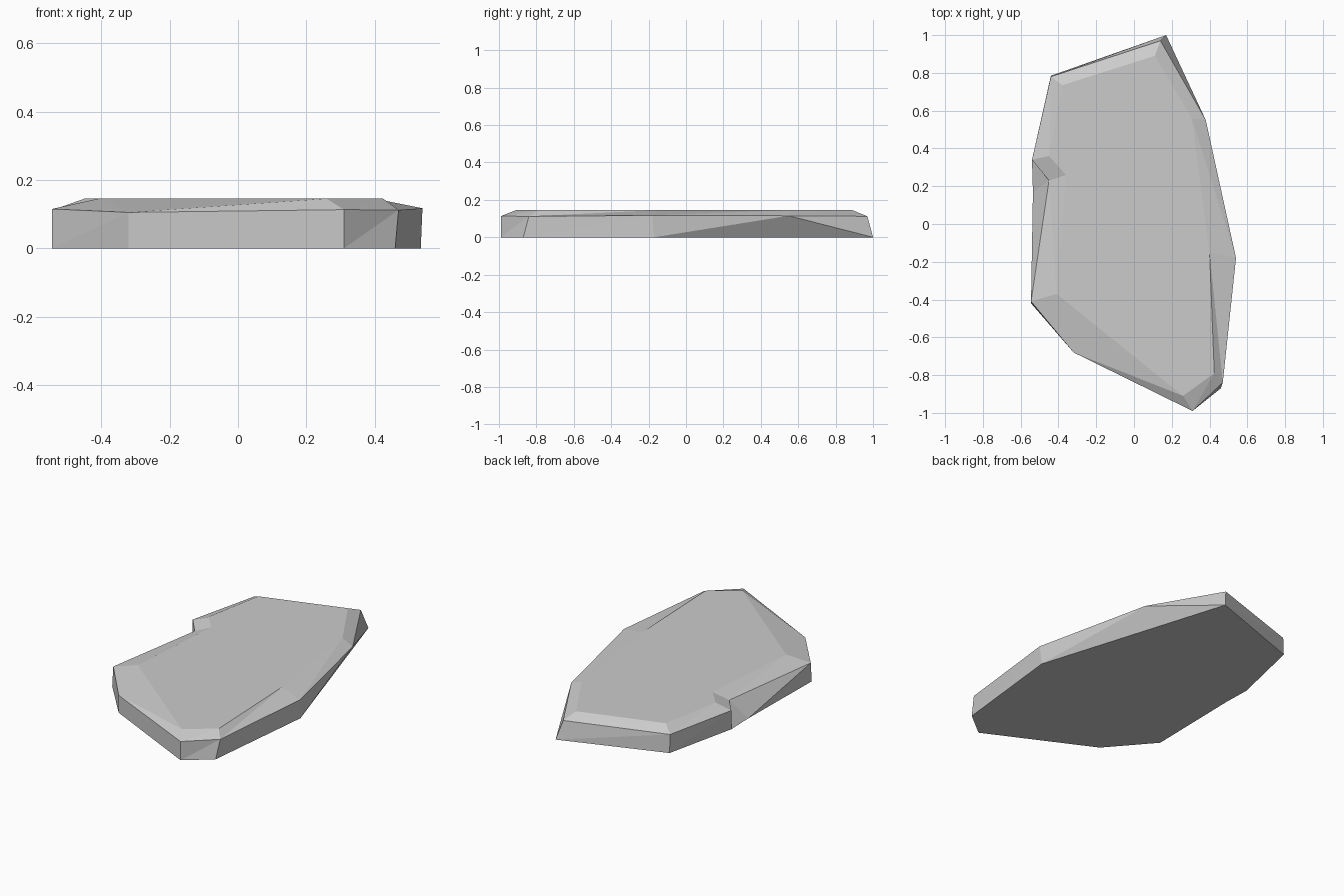
import bpy
import bmesh

cube = bpy.data.objects.get("Cube")
if cube:
    bpy.data.objects.remove(cube, do_unlink=True)

# Stone colour
stone = bpy.data.materials.new("grey stone")
stone.use_nodes = True
grey = (0.6, 0.6, 0.6, 1)
stone.diffuse_color = grey
stone.node_tree.nodes["Principled BSDF"].inputs["Base Color"].default_value = grey

# Outlines run from the front tip anticlockwise; repeated points taper a facet
TOP = 0.145
base = [(0.31, -0.99), (0.46, -0.87), (0.535, -0.17), (0.17, 1.0), (0.17, 1.0),
        (-0.44, 0.785), (-0.54, 0.34), (-0.535, 0.17), (-0.545, -0.42), (-0.32, -0.68)]
rim = [(0.31, -0.99, 0.113), (0.47, -0.84, 0.112), (0.54, -0.18, 0.117),
       (0.38, 0.55, 0.115), (0.14, 0.97, 0.112), (-0.44, 0.78, 0.11),
       (-0.54, 0.34, 0.113), (-0.45, 0.23, 0.11), (-0.545, -0.41, 0.115),
       (-0.32, -0.68, 0.105)]
crown = [(0.26, -0.91), (0.425, -0.79), (0.4, -0.15), (0.305, 0.56), (0.11, 0.89),
         (-0.38, 0.735), (-0.45, 0.36), (-0.36, 0.26), (-0.41, -0.37), (-0.41, -0.37)]

bm = bmesh.new()


def ring(points):
    """Make one vertex per point, sharing repeated neighbours."""
    verts = []
    for i, p in enumerate(points):
        verts.append(verts[-1] if i and p == points[i - 1] else bm.verts.new(p))
    return verts


def facets(lower, upper):
    """Join two rings with triangular chipped facets."""
    for i in range(len(lower)):
        j = (i + 1) % len(lower)
        for tri in ((lower[i], lower[j], upper[j]), (lower[i], upper[j], upper[i])):
            if len(set(tri)) == 3:
                bm.faces.new(tri)


# Side walls, bevelled shoulder and the two flat caps
foot = ring([(x, y, 0) for x, y in base])
edge = ring(rim)
flat = ring([(x, y, TOP) for x, y in crown])
facets(foot, edge)
facets(edge, flat)
bm.faces.new(list(dict.fromkeys(flat)))
bm.faces.new(list(dict.fromkeys(foot))[::-1])

mesh = bpy.data.meshes.new("flat_stone")
bm.to_mesh(mesh)
bm.free()
mesh.materials.append(stone)
slab = bpy.data.objects.new("flat_stone", mesh)
bpy.context.collection.objects.link(slab)
